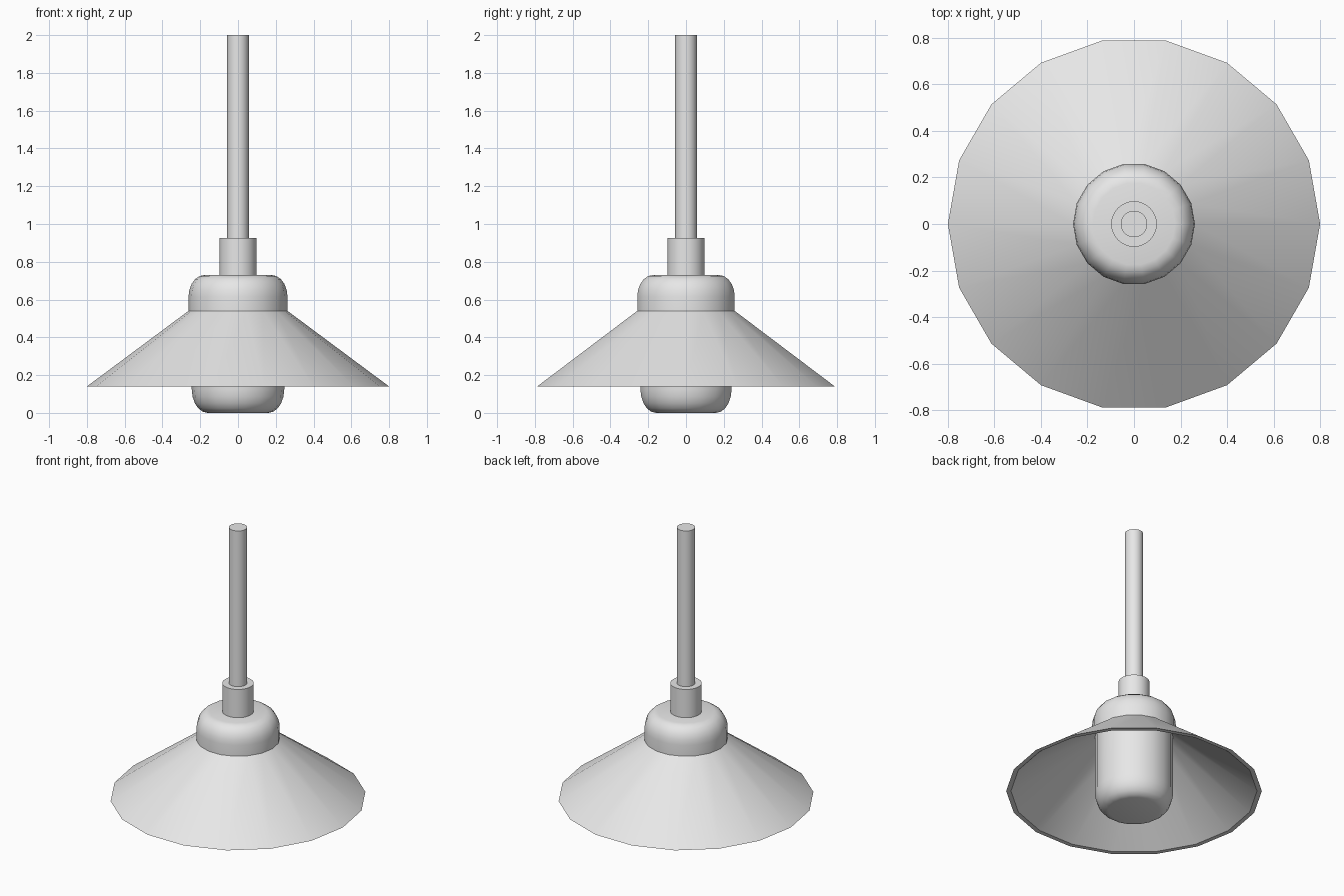
import bpy
import bmesh
import math

cube = bpy.data.objects.get("Cube")
if cube:
    bpy.data.objects.remove(cube, do_unlink=True)

# Single painted-metal finish
grey = bpy.data.materials.new("light_grey")
grey.diffuse_color = (0.8, 0.8, 0.8, 1)
grey.use_nodes = True
grey.node_tree.nodes["Principled BSDF"].inputs["Base Color"].default_value = (0.8, 0.8, 0.8, 1)


def lathe(name, profile, sides, closed=False):
    """Revolve (radius, z) points, listed bottom to top; cap the ends or close the loop."""
    bm = bmesh.new()
    rings = []
    for r, z in profile:
        angles = [2 * math.pi * i / sides for i in range(sides)]
        rings.append([bm.verts.new((r * math.cos(a), r * math.sin(a), z)) for a in angles])
    pairs = list(zip(rings, rings[1:]))
    if closed:
        pairs.append((rings[-1], rings[0]))
    else:
        bm.faces.new(rings[0][::-1])
        bm.faces.new(rings[-1])
    for low, high in pairs:
        for i in range(sides):
            j = (i + 1) % sides
            bm.faces.new((low[i], low[j], high[j], high[i]))
    bmesh.ops.recalc_face_normals(bm, faces=bm.faces)
    mesh = bpy.data.meshes.new(name)
    bm.to_mesh(mesh)
    bm.free()
    mesh.materials.append(grey)
    obj = bpy.data.objects.new(name, mesh)
    bpy.context.collection.objects.link(obj)
    bpy.ops.object.select_all(action='DESELECT')
    obj.select_set(True)
    bpy.context.view_layer.objects.active = obj
    bpy.ops.object.shade_smooth_by_angle(angle=math.radians(35))
    return obj


def rounding(radius, z, width, height, steps=5):
    """Quarter-ellipse from the side wall (radius) to the flat end (z)."""
    pts = []
    for i in range(steps + 1):
        a = math.pi / 2 * i / steps
        pts.append((radius - width * (1 - math.cos(a)), z - height * (1 - math.sin(a))))
    return pts


# Conical shade: thin shell, open below
lathe("shade", [(0.8, 0.14), (0.262, 0.54), (0.232, 0.54), (0.77, 0.14)], 18, closed=True)

# Rounded cap over the top of the shade
lathe("shade_cap", [(0.262, 0.54)] + rounding(0.262, 0.73, 0.085, 0.115), 18)

# Bulb hanging inside the shade, rounded at the bottom
bulb_end = [(r, -z) for r, z in rounding(0.245, 0.0, 0.085, 0.125)]
lathe("bulb", bulb_end[::-1] + [(0.245, 0.545)], 18)

# Collar and hanging rod
lathe("collar", [(0.098, 0.72), (0.098, 0.925)], 32)
lathe("rod", [(0.057, 0.915), (0.057, 2.0)], 32)
